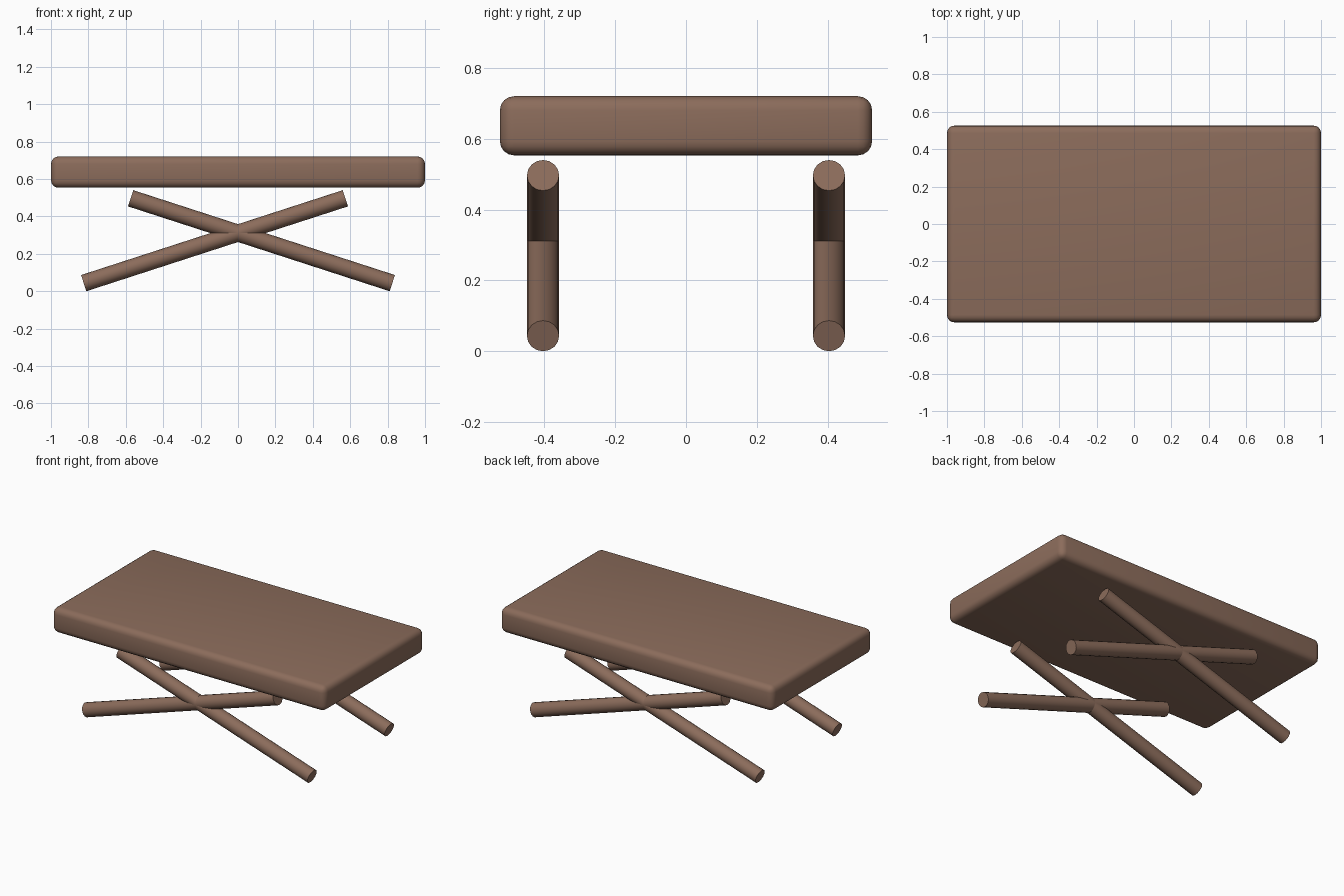
import bpy
from math import atan2, hypot, pi, radians

if "Cube" in bpy.data.objects:
    bpy.data.objects.remove(bpy.data.objects["Cube"], do_unlink=True)

wood = bpy.data.materials.new("brown_wood")
wood.use_nodes = True
colour = (0.26, 0.15, 0.105, 1)
wood.diffuse_color = colour
wood.node_tree.nodes["Principled BSDF"].inputs["Base Color"].default_value = colour


def finish(obj, name):
    obj.name = name
    obj.data.materials.append(wood)
    bpy.ops.object.shade_smooth_by_angle(angle=radians(35))


# Thick table top with rounded edges
bpy.ops.mesh.primitive_cube_add(size=1, location=(0, 0, 0.637))
top = bpy.context.object
top.scale = (2, 1.052, 0.167)
bpy.ops.object.transform_apply(location=False, rotation=False, scale=True)
bevel = top.modifiers.new("rounded_edges", 'BEVEL')
bevel.width = 0.04
bevel.segments = 4
bevel.limit_method = 'ANGLE'
bpy.ops.object.modifier_apply(modifier=bevel.name)
finish(top, "table_top")

# Crossed round legs, one pair at the front and one at the back
foot_x, foot_z = 0.825, 0.0433
head_x, head_z = 0.574, 0.497
run, rise = foot_x + head_x, head_z - foot_z
for place, y in (("front", -0.404), ("back", 0.404)):
    for side, s in (("left", 1), ("right", -1)):
        bpy.ops.mesh.primitive_cylinder_add(
            vertices=16, radius=0.0455, depth=hypot(run, rise),
            location=(s * (foot_x - head_x) / 2, y, (foot_z + head_z) / 2),
            rotation=(0, s * (atan2(rise, run) - pi / 2), 0))
        finish(bpy.context.object, f"{place}_{side}_leg")
